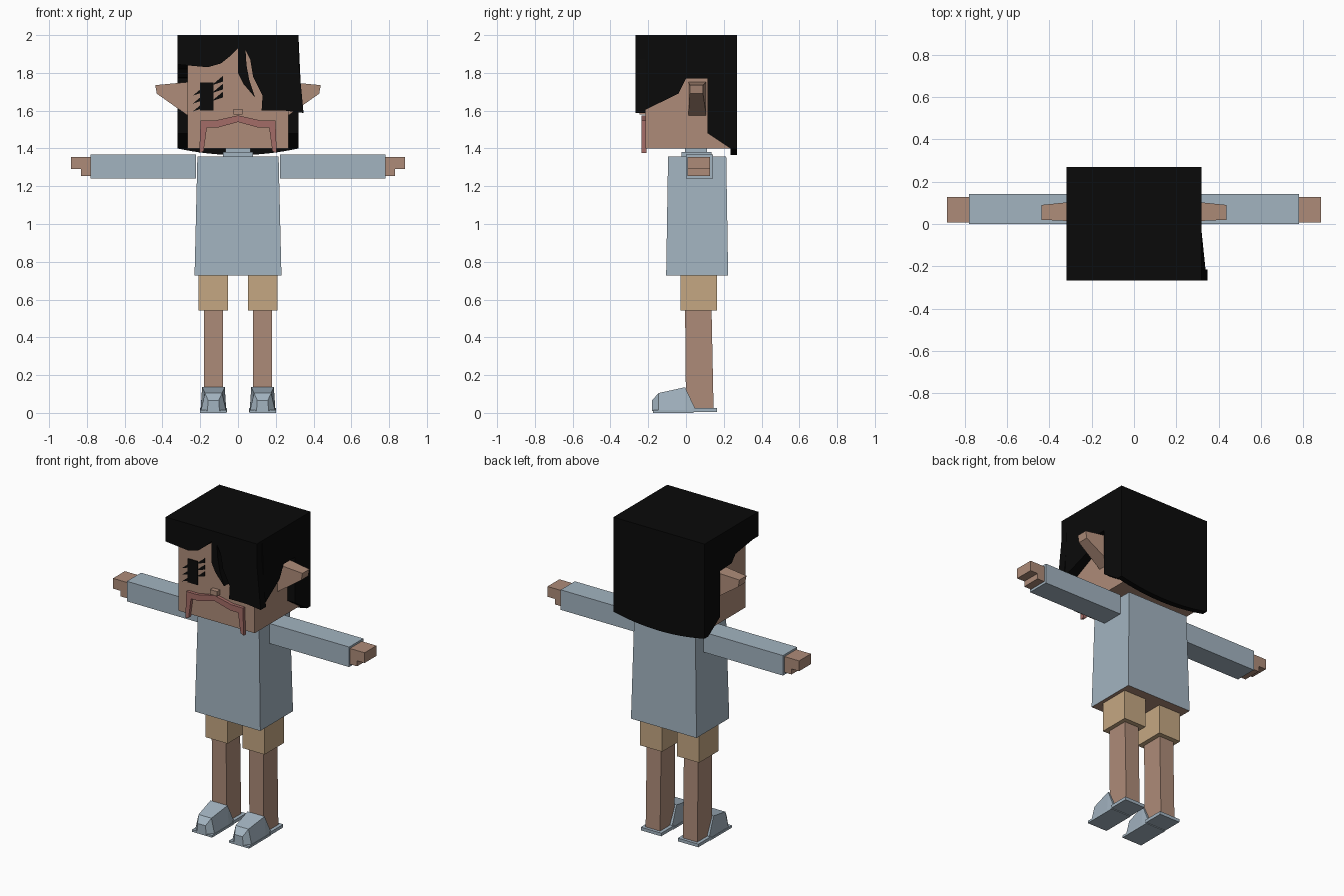
import bpy
import bmesh

if "Cube" in bpy.data.objects:
    bpy.data.objects.remove(bpy.data.objects["Cube"])


def material(name, rgb):
    m = bpy.data.materials.new(name)
    m.use_nodes = True
    m.diffuse_color = (*rgb, 1)
    m.node_tree.nodes["Principled BSDF"].inputs["Base Color"].default_value = (*rgb, 1)
    return m


SKIN = material("skin", (0.42, 0.26, 0.19))
BLUE = material("pale_blue_cloth", (0.365, 0.455, 0.53))
TAN = material("tan_shorts", (0.56, 0.39, 0.225))
ROSE = material("rose_moustache", (0.37, 0.15, 0.135))
BLACK = material("black_hair", (0.003, 0.003, 0.003))


def finish(name, bm, *mats):
    bmesh.ops.recalc_face_normals(bm, faces=bm.faces)
    me = bpy.data.meshes.new(name)
    bm.to_mesh(me)
    bm.free()
    for m in mats:
        me.materials.append(m)
    ob = bpy.data.objects.new(name, me)
    bpy.context.collection.objects.link(ob)
    return ob


def loft(name, rings, mat):
    """Skin a closed tube through rings of equal point count and cap it."""
    bm = bmesh.new()
    loops = [[bm.verts.new(p) for p in ring] for ring in rings]
    for a, b in zip(loops, loops[1:]):
        for i in range(len(a)):
            j = (i + 1) % len(a)
            bm.faces.new((a[i], a[j], b[j], b[i]))
    bm.faces.new(loops[0])
    bm.faces.new(loops[-1])
    return finish(name, bm, mat)


def prism(name, outline, axis, lo, hi, mat):
    """Extrude an outline (x,z) along y, or (y,z) along x."""
    place = {"y": lambda p, d: (p[0], d, p[1]), "x": lambda p, d: (d, p[0], p[1])}[axis]
    return loft(name, [[place(p, d) for p in outline] for d in (lo, hi)], mat)


def rect(x, y, z):
    return [(x[0], y[0], z), (x[1], y[0], z), (x[1], y[1], z), (x[0], y[1], z)]


def box(name, x, y, z, mat):
    return loft(name, [rect(x, y, z[0]), rect(x, y, z[1])], mat)


def flip(pair, s):
    return (pair[0] * s, pair[1] * s)


# Head and face
box("head", (-0.268, 0.268), (-0.215, 0.235), (1.4, 1.97), SKIN)
box("nose", (-0.025, 0.025), (-0.245, -0.21), (1.58, 1.61), SKIN)
half = [(0, 1.575), (0.12, 1.548), (0.198, 1.548), (0.205, 1.375), (0.182, 1.385),
        (0.165, 1.51), (0.11, 1.51), (0, 1.54)]
prism("moustache", half + [(-x, z) for x, z in half[-2:0:-1]], "y", -0.235, -0.21, ROSE)

# Painted eye with slanted lashes
box("right_eye", (-0.2, -0.13), (-0.22, -0.213), (1.6, 1.75), BLACK)
for i in range(3):
    for side, x, z in (("outer", -0.24, 1.595), ("inner", -0.14, 1.65)):
        z += i * 0.042
        slash = [(x, z), (x + 0.06, z + 0.02), (x + 0.06, z + 0.05)]
        prism(f"{side}_lash_{i + 1}", slash, "y", -0.22, -0.213, BLACK)

# Hair cap, fringe, side panels and back curtain
box("hair_cap", (-0.32, 0.32), (-0.215, 0.235), (1.96, 2), BLACK)
fringe = [(-0.32, 2), (-0.32, 1.845), (-0.27, 1.84), (-0.16, 1.83), (-0.09, 1.85),
          (-0.04, 1.89), (0, 1.93), (0, 1.8), (0.03, 1.74), (0.09, 1.67),
          (0.06, 1.76), (0.045, 1.84), (0.04, 1.92), (0.065, 1.87), (0.08, 1.78),
          (0.13, 1.68), (0.125, 1.6), (0.25, 1.6), (0.347, 1.588), (0.32, 1.87), (0.32, 2)]
prism("fringe", fringe, "y", -0.268, -0.215, BLACK)
behind_ear = [(0.115, 1.77), (0.115, 1.48), (0.235, 1.4), (0.235, 2), (-0.215, 2)]
sweep = [(-0.215, 1.605), (-0.04, 1.69), (0, 1.77)]
short = [(-0.215, 1.845), (-0.04, 1.82), (0, 1.775)]
left_hair = prism("left_hair_panel", sweep + behind_ear, "x", 0.262, 0.32, BLACK)
for v in left_hair.data.vertices:
    if v.co.x > 0.3 and v.co.y < -0.2 and v.co.z < 1.7:
        v.co.x = 0.338
prism("right_hair_panel", short + behind_ear, "x", -0.32, -0.262, BLACK)
arc = [(i * 0.04, 1.365 + 0.035 * (i / 8) ** 2) for i in range(-8, 9)]
prism("back_hair", [(-0.32, 2)] + arc + [(0.32, 2)], "y", 0.235, 0.27, BLACK)

# Neck and collar
box("neck", (-0.065, 0.065), (-0.005, 0.11), (1.36, 1.405), BLUE)
box("collar", (-0.08, 0.08), (-0.025, 0.135), (1.35, 1.38), BLUE)

# Flared shirt with a bare underside
shirt = loft("shirt", [rect((-0.23, 0.23), (-0.105, 0.223), 0.728),
                       rect((-0.215, 0.215), (-0.095, 0.213), 1.357)], BLUE)
shirt.data.materials.append(SKIN)
for f in shirt.data.polygons:
    if f.normal.z < -0.9:
        f.material_index = 1

for side, s in (("left", 1), ("right", -1)):
    # Ear tapering towards its tip
    loft(f"{side}_ear", [
        [(s * 0.26, 0.012, 1.57), (s * 0.26, 0.108, 1.57),
         (s * 0.26, 0.108, 1.752), (s * 0.26, 0.012, 1.752)],
        [(s * 0.43, 0.02, 1.69), (s * 0.43, 0.09, 1.69),
         (s * 0.438, 0.09, 1.735), (s * 0.438, 0.02, 1.735)]], SKIN)

    # Arm and stepped hand
    box(f"{side}_sleeve", flip((0.222, 0.78), s), (0, 0.142), (1.24, 1.367), BLUE)
    hand = [(0.77, 1.355), (0.883, 1.355), (0.883, 1.29), (0.83, 1.29), (0.83, 1.255), (0.77, 1.255)]
    prism(f"{side}_hand", [(x * s, z) for x, z in hand], "y", 0.008, 0.127, SKIN)

    # Shorts and leg
    box(f"{side}_shorts_leg", flip((0.052, 0.208), s), (-0.03, 0.165), (0.543, 0.735), TAN)
    leg_x = flip((0.08, 0.181), s)
    loft(f"{side}_leg", [rect(leg_x, (0.0, 0.146), 0.02),
                         rect(leg_x, (-0.005, 0.135), 0.56)], SKIN)

    # Shoe: lofted toe and upper, with a flat heel plate
    c = s * 0.13
    sections = [(-0.18, 0.032, 0.028, 0.01, 0.066), (-0.145, 0.068, 0.045, 0.006, 0.105),
                (-0.005, 0.068, 0.06, 0.012, 0.136), (0.045, 0.068, 0.066, 0.016, 0.03)]
    loft(f"{side}_shoe", [[(c - w, y, lo), (c + w, y, lo), (c + t, y, hi), (c - t, y, hi)]
                          for y, w, t, lo, hi in sections], BLUE)
    box(f"{side}_heel_plate", (c - 0.072, c + 0.072), (0.035, 0.165), (0.005, 0.025), BLUE)
    box(f"{side}_sole", (c - 0.07, c + 0.07), (-0.175, 0.04), (0, 0.014), BLUE)
